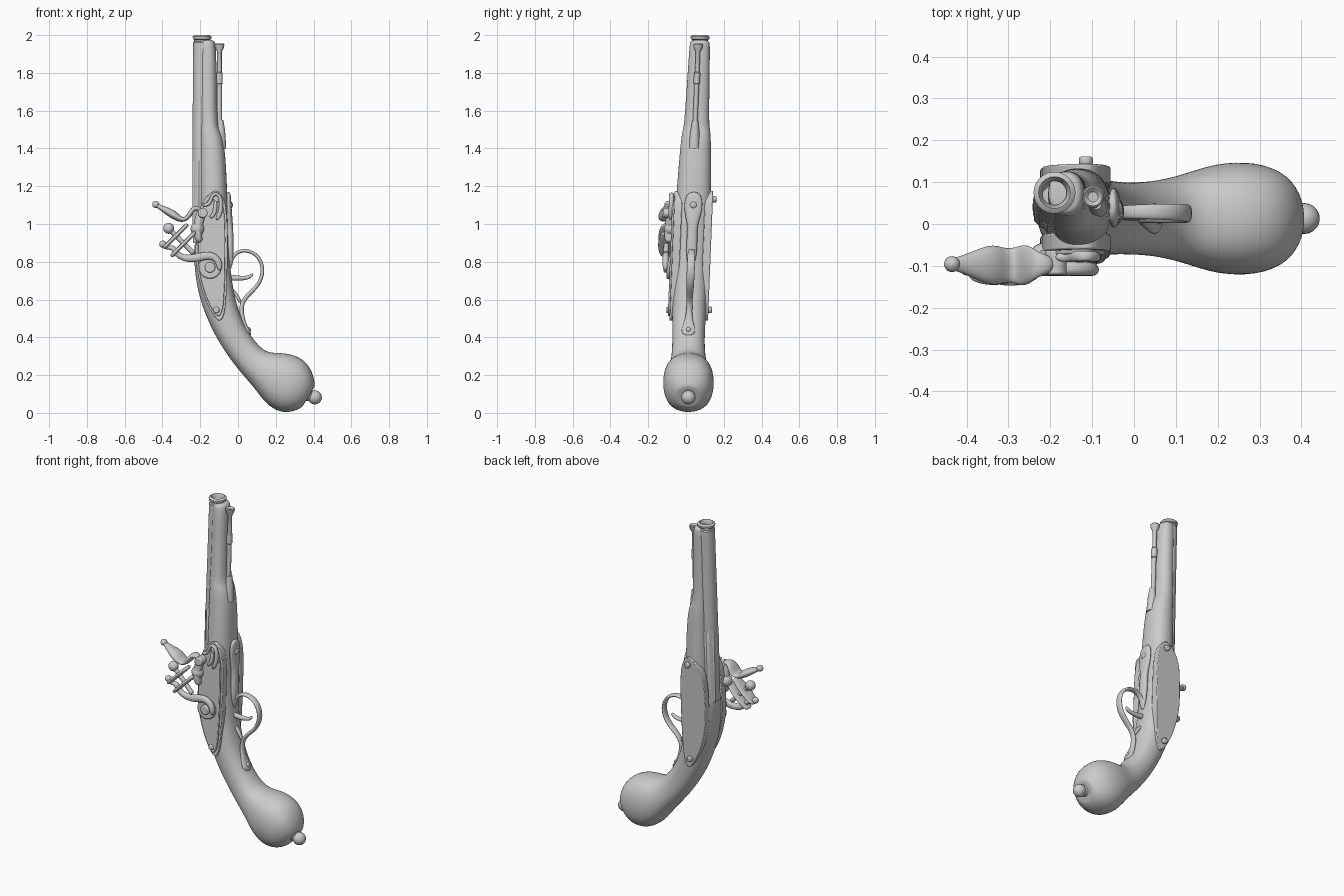
import bpy, bmesh
from math import sin, cos, pi, hypot, copysign


def lean(z):
    """Sideways (y) position of the gun's centre plane, which tilts with height."""
    return 0.013 + max(0.0, z - 0.45) * 0.04


def finish(name, bm, sub=0, bevel=0.0, angle=35):
    bmesh.ops.recalc_face_normals(bm, faces=bm.faces)
    me = bpy.data.meshes.new(name)
    bm.to_mesh(me)
    bm.free()
    ob = bpy.data.objects.new(name, me)
    bpy.context.collection.objects.link(ob)
    bpy.ops.object.select_all(action='DESELECT')
    ob.select_set(True)
    bpy.context.view_layer.objects.active = ob
    if sub:
        bpy.ops.object.shade_smooth()
        m = ob.modifiers.new("smooth", 'SUBSURF')
        m.levels = m.render_levels = sub
    else:
        bpy.ops.object.shade_smooth_by_angle(angle=angle * pi / 180)
    if bevel:
        m = ob.modifiers.new("edge", 'BEVEL')
        m.width, m.segments = bevel, 2
    return ob


def loft(name, secs, n=16, power=2.0, sub=2, phase=0.0):
    """secs: (left point, right point, y offset, half depth), points in x,z."""
    bm = bmesh.new()
    grow = 3 / (2 + cos(2 * pi / n)) if sub else 1
    rings = []
    for (lx, lz), (rx, rz), off, hy in secs:
        cx, cz = (lx + rx) / 2, (lz + rz) / 2
        ring = []
        for i in range(n):
            a = 2 * pi * i / n + phase
            u = copysign(abs(cos(a)) ** (2 / power), cos(a)) * grow / 2
            v = copysign(abs(sin(a)) ** (2 / power), sin(a)) * grow
            ring.append(bm.verts.new((cx + (rx - lx) * u, lean(cz) + off + hy * v,
                                      cz + (rz - lz) * u)))
        rings.append(ring)
    for a, b in zip(rings, rings[1:]):
        for i in range(n):
            j = (i + 1) % n
            bm.faces.new((a[i], a[j], b[j], b[i]))
    bm.faces.new(rings[0])
    bm.faces.new(rings[-1])
    return finish(name, bm, sub)


def strip(name, path, off=0.0, n=8):
    """Bent bar; path: (x, z, half thickness, half width in y)."""
    secs = []
    for i, (x, z, t, w) in enumerate(path):
        p, q = path[max(i - 1, 0)], path[min(i + 1, len(path) - 1)]
        dx, dz = q[0] - p[0], q[1] - p[1]
        d = hypot(dx, dz)
        nx, nz = dz / d * t, -dx / d * t
        secs.append(((x - nx, z - nz), (x + nx, z + nz), off, w))
    return loft(name, secs, n, 2.4)


def lathe(name, x, z, dx, dz, profile, off=0.0, n=32, phase=0.0):
    """Turned part on an axis in the x,z plane; profile: (distance, radius)."""
    d = hypot(dx, dz)
    dx, dz = dx / d, dz / d
    secs = []
    for s, r in profile:
        cx, cz = x + dx * s, z + dz * s
        secs.append(((cx - dz * r, cz + dx * r), (cx + dz * r, cz - dx * r), off, r))
    return loft(name, secs, n, sub=0, phase=phase)


def ball(name, x, z, r, off=0.0):
    prof = [(-r * cos(pi * i / 12), max(r * sin(pi * i / 12), 0.001)) for i in range(13)]
    return lathe(name, x, z, 0, 1, prof, off, 20)


def plate(name, pts, off0, off1, bevel=0.005):
    """Flat outline in x,z given depth in y."""
    bm = bmesh.new()
    a, b = [[bm.verts.new((x, lean(z) + o, z)) for x, z in pts] for o in (off0, off1)]
    bm.faces.new(a)
    bm.faces.new(b)
    for i in range(len(pts)):
        j = (i + 1) % len(pts)
        bm.faces.new((a[i], a[j], b[j], b[i]))
    return finish(name, bm, bevel=bevel)


def disc(name, x, z, r, off0, off1, bevel=0.006):
    return plate(name, [(x + r * cos(pi * i / 12), z + r * sin(pi * i / 12))
                        for i in range(24)], off0, off1, bevel)


def rounded(pts, k=5):
    """Closed Catmull-Rom outline."""
    out, n = [], len(pts)
    for i in range(n):
        p = [pts[(i + j - 1) % n] for j in range(4)]
        for s in range(k):
            t = s / k
            out.append(tuple(0.5 * (2 * b + (c - a) * t + (2 * a - 5 * b + 4 * c - d) * t * t
                                    + (3 * b - a - 3 * c + d) * t ** 3)
                             for a, b, c, d in zip(*p)))
    return out


# Wooden stock: fore-end, lock area, curved grip and bulbous butt
edges = [
    (-.20, 1.975, -.135, 1.975, .040), (-.205, 1.965, -.122, 1.965, .052),
    (-.205, 1.92, -.115, 1.92, .055), (-.205, 1.53, -.11, 1.53, .064),
    (-.205, 1.50, -.10, 1.50, .072), (-.205, 1.44, -.07, 1.44, .080),
    (-.205, 1.15, -.056, 1.15, .092), (-.205, .96, -.054, .96, .098),
    (-.235, .90, -.052, .90, .098), (-.230, .76, -.045, .80, .097),
    (-.21, .63, -.03, .67, .094), (-.165, .50, .0, .54, .089),
    (-.10, .37, .055, .42, .084), (-.005, .235, .125, .335, .088),
    (.09, .132, .175, .315, .108), (.145, .05, .255, .318, .132),
    (.222, .0, .35, .287, .136), (.30, .008, .398, .21, .110),
    (.337, .03, .408, .145, .068), (.343, .036, .405, .138, .060)]
loft("stock", [((a, b), (c, d), 0, h) for a, b, c, d, h in edges], 16, 2.3)

# Barrel with hollow muzzle and faceted breech
lathe("barrel", -.19, .93, 0, 1, [
    (0, .052), (.4, .052), (1.03, .047), (1.035, .042), (1.045, .042), (1.05, .049),
    (1.062, .050), (1.068, .043), (1.07, .038), (1.05, .029), (.8, .029)])
lathe("breech", -.185, .90, 0, 1, [(0, .059), (.43, .059), (.44, .052)], n=8, phase=pi / 8)

# Ramrod, its pipe and entry collar
lathe("ramrod", -.098, 1.40, 0, 1, [
    (0, .013), (.34, .013), (.345, .017), (.40, .017), (.405, .012), (.51, .012),
    (.535, .024), (.55, .026), (.555, .022), (.545, .012)], -.008, 20)
lathe("ramrod_collar", -.092, 1.40, 0, 1, [(0, .03), (.09, .024), (.15, .015)], -.008, 20)

# Butt cap and finial
axis = (.86, -.51)
lathe("butt_cap", .352, .107, *axis, [(-.03, .085), (.005, .074), (.018, .062), (.026, .035),
                                      (.05, .022)])
ball("butt_finial", .407, .082, .037)

# Raised side panels, metal lock plate and screws
outline = rounded([(-.21, 1.06), (-.222, .93), (-.222, .80), (-.20, .68), (-.16, .57),
                   (-.105, .49), (-.072, .53), (-.06, .66), (-.056, .85), (-.058, 1.03),
                   (-.075, 1.13), (-.115, 1.175), (-.17, 1.14)])
for side, tag in ((-1, "front"), (1, "back")):
    plate(tag + "_side_panel", outline, side * .06, side * .102)
    for x, z in ((-.115, 1.13), (-.115, .545)):
        disc(tag + "_plate_screw", x, z, .017, side * .10, side * .121)
inset = [(-.14 + (x + .14) * .86, .83 + (z - .83) * .93) for x, z in outline]
plate("lock_plate", inset, -.09, -.112)

# Cock: hub, swan neck, jaws and jaw screw
disc("cock_hub", -.148, .77, .06, -.10, -.128, .008)
disc("cock_screw", -.148, .77, .028, -.12, -.143)
strip("cock_neck", [(-.095, .75, .012, .014), (-.10, .81, .020, .016), (-.15, .84, .022, .017),
                    (-.215, .82, .022, .017), (-.28, .815, .018, .016), (-.325, .84, .016, .016),
                    (-.345, .88, .014, .015), (-.375, .872, .012, .014),
                    (-.395, .89, .010, .012)], -.135)
ball("cock_spur", -.398, .893, .019, -.135)
for tag, x, z in (("upper_jaw", -.33, .935), ("lower_jaw", -.29, .893)):
    strip(tag, [(x + s * .065, z + s * .065, .011, w) for s, w in
                ((-1, .02), (-.8, .035), (0, .046), (.8, .035), (1, .02))], -.135)
lathe("jaw_screw", -.365, .975, .12, -.12, [(0, .013), (.18, .013), (.185, .006)], -.135, 16)
ball("jaw_screw_head", -.367, .977, .029, -.135)

# Frizzen (striking steel), pan and springs
strip("frizzen", [(-.435, 1.103, .010, .015), (-.415, 1.09, .012, .018), (-.37, 1.066, .020, .038),
                  (-.335, 1.045, .022, .050), (-.30, 1.02, .014, .036), (-.27, 1.028, .012, .048),
                  (-.25, 1.06, .014, .046), (-.23, 1.09, .014, .028),
                  (-.19, 1.07, .016, .018)], -.135)
ball("frizzen_tip", -.435, 1.103, .019, -.135)
ball("pan", -.215, .975, .036, -.115)
strip("pan_bridle", [(-.17, 1.08, .018, .016), (-.20, 1.05, .026, .022), (-.21, 1.0, .024, .024),
                     (-.215, .94, .022, .03), (-.20, .90, .016, .02)], -.12)
disc("frizzen_pivot", -.187, 1.058, .026, -.10, -.16)
strip("frizzen_spring", [(-.19, 1.10, .010, .010), (-.15, 1.10, .010, .012),
                         (-.14, 1.15, .010, .012), (-.115, 1.165, .010, .012),
                         (-.088, 1.14, .011, .012), (-.09, 1.06, .012, .012),
                         (-.115, 1.02, .010, .010)], -.118)
strip("spring_leaf", [(-.12, 1.13, .009, .010), (-.118, 1.06, .012, .012),
                      (-.15, 1.03, .010, .010)], -.118)

# Trigger guard with forward finial, foot and trigger
strip("guard_finial", [(-.052, 1.17, .010, .015), (-.05, 1.15, .012, .042), (-.048, 1.09, .014, .050),
                       (-.046, 1.03, .016, .036), (-.044, .98, .018, .024), (-.042, .90, .018, .029),
                       (-.04, .84, .016, .028), (-.04, .77, .012, .016)])
ball("guard_finial_screw", -.05, 1.10, .023)
strip("trigger_guard", [(-.045, .76, .010, .014), (-.04, .80, .010, .015), (-.015, .85, .010, .016),
                        (.045, .866, .010, .018), (.112, .832, .010, .020), (.138, .755, .010, .021),
                        (.112, .675, .010, .020), (.045, .62, .011, .017), (.014, .57, .012, .015),
                        (.022, .50, .012, .017), (.04, .45, .012, .034), (.055, .43, .012, .038),
                        (.062, .405, .010, .018)])
strip("guard_brace", [(-.05, .66, .009, .012), (-.015, .64, .009, .012), (.018, .575, .009, .012)])
strip("trigger", [(-.07, .72, .016, .014), (-.02, .714, .015, .014), (.03, .712, .011, .012),
                  (.065, .72, .010, .011), (.08, .738, .007, .008)])
ball("guard_foot_screw", .055, .44, .014)
